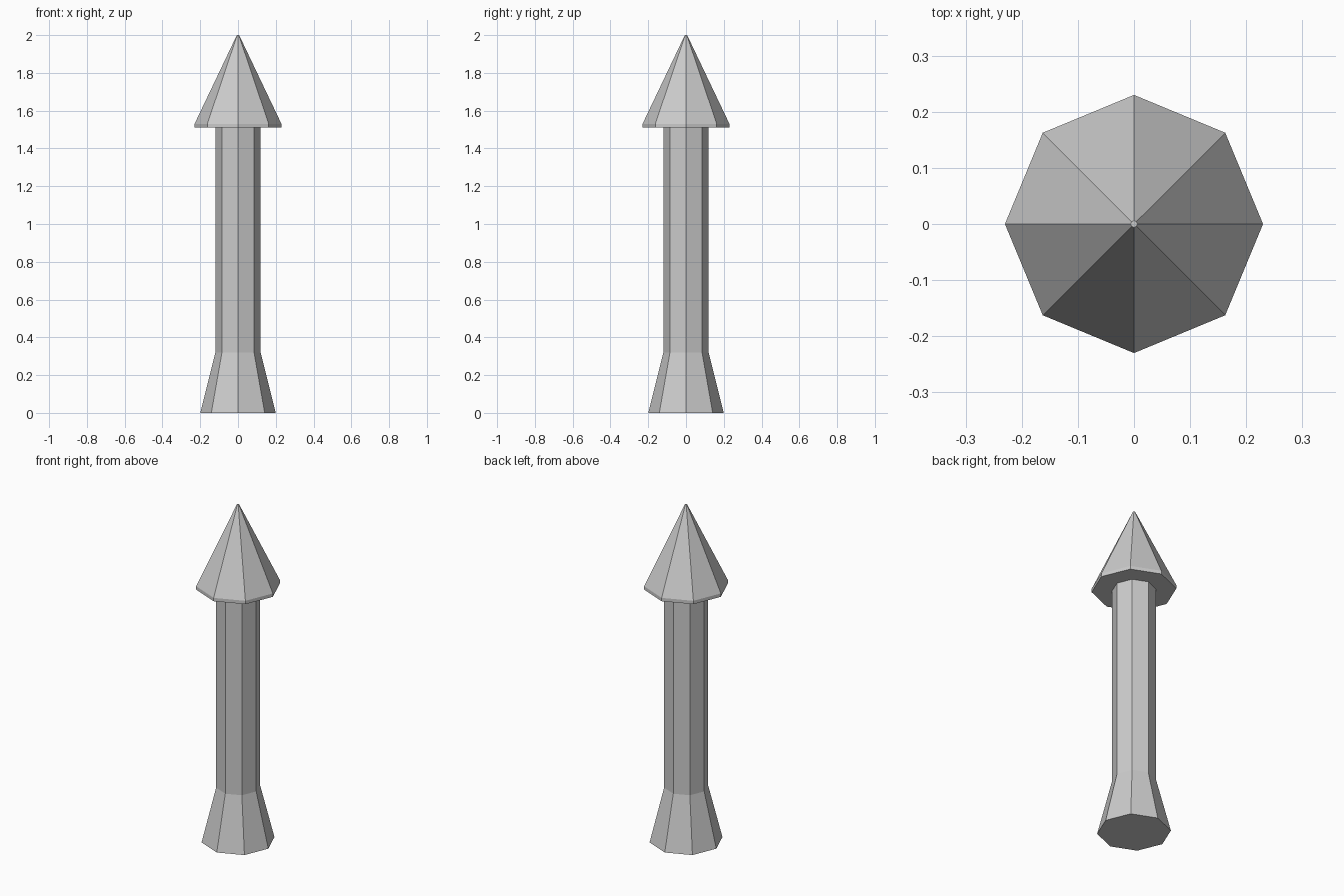
import bpy, bmesh, math

SIDES = 8

old = bpy.data.objects.get("Cube")
if old:
    bpy.data.objects.remove(old, do_unlink=True)

# Single pale grey material
grey = bpy.data.materials.new("pale_grey")
grey.use_nodes = True
color = (0.6, 0.6, 0.6, 1)
grey.diffuse_color = color
grey.node_tree.nodes["Principled BSDF"].inputs["Base Color"].default_value = color


def lathe(name, profile):
    """Closed eight-sided solid from (radius, height) pairs, bottom to top."""
    bm = bmesh.new()
    rings = []
    for r, z in profile:
        angles = [math.tau * i / SIDES for i in range(SIDES)]
        rings.append([bm.verts.new((r * math.cos(a), r * math.sin(a), z)) for a in angles])
    for low, high in zip(rings, rings[1:]):
        for i in range(SIDES):
            j = (i + 1) % SIDES
            bm.faces.new((low[i], low[j], high[j], high[i]))
    bm.faces.new(rings[0][::-1])
    bm.faces.new(rings[-1])
    mesh = bpy.data.meshes.new(name)
    bm.to_mesh(mesh)
    bm.free()
    mesh.materials.append(grey)
    obj = bpy.data.objects.new(name, mesh)
    bpy.context.collection.objects.link(obj)
    return obj


# Straight post with a flared foot
lathe("post", [(0.2, 0), (0.12, 0.32), (0.12, 1.51)])

# Pointed cap with a thin rim and a tiny flat tip
lathe("pointed_cap", [(0.23, 1.51), (0.23, 1.53), (0.006, 2.0)])
